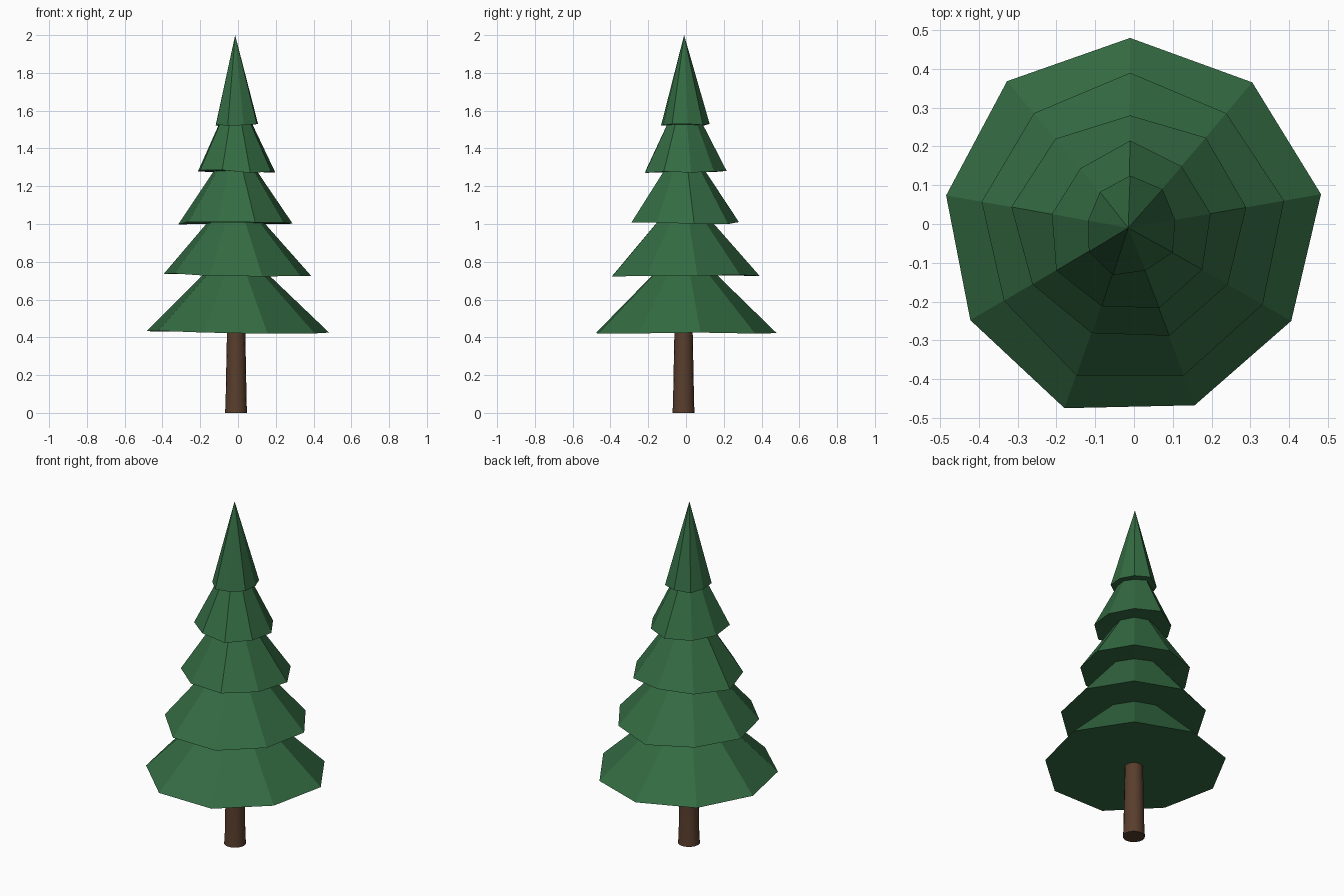
import bpy, bmesh, math, random

if "Cube" in bpy.data.objects:
    bpy.data.objects.remove(bpy.data.objects["Cube"])

random.seed(4)
CX, CY = -0.01, -0.01  # trunk axis


def material(name, rgb):
    m = bpy.data.materials.new(name)
    m.diffuse_color = (*rgb, 1)
    m.use_nodes = True
    m.node_tree.nodes["Principled BSDF"].inputs["Base Color"].default_value = m.diffuse_color
    return m


needle_green = material("needle_green", (0.034, 0.147, 0.055))
bark_brown = material("bark_brown", (0.10, 0.048, 0.026))


def make_object(name, bm, mat):
    bmesh.ops.recalc_face_normals(bm, faces=bm.faces)
    mesh = bpy.data.meshes.new(name)
    bm.to_mesh(mesh)
    bm.free()
    mesh.materials.append(mat)
    obj = bpy.data.objects.new(name, mesh)
    bpy.context.collection.objects.link(obj)
    return obj


def branch_tier(name, base_z, tip_z, radii, wobble):
    """Nine-sided cone with a slightly uneven rim and a closed underside."""
    bm = bmesh.new()
    rim = []
    for i, r in enumerate(radii):
        a = math.radians(90 - 40 * i)
        z = base_z + random.uniform(-wobble, wobble)
        rim.append(bm.verts.new((CX + r * math.cos(a), CY + r * math.sin(a), z)))
    tip = bm.verts.new((CX - 0.005, CY, tip_z))
    hub = bm.verts.new((CX, CY, base_z))
    for a, b in zip(rim, rim[1:] + rim[:1]):
        bm.faces.new((a, b, tip))
        bm.faces.new((b, a, hub))
    make_object(name, bm, needle_green)


# Foliage, bottom to top: base height, tip height, rim radii clockwise from the back
tiers = [
    (0.427, 0.90, (.49, .49, .50, .48, .487, .495, .476, .482, .494)),
    (0.730, 1.18, (.40, .386, .403, .395, .405, .405, .376, .389, .386)),
    (1.005, 1.45, (.29, .304, .304, .291, .296, .289, .291, .311, .30)),
    (1.278, 1.72, (.225, .207, .211, .215, .22, .215, .22, .205, .20)),
    (1.523, 2.00, (.135, .13, .118, .127, .117, .13, .123, .11, .121)),
]
for n, (base, tip, radii) in enumerate(tiers, 1):
    branch_tier(f"branch_tier_{n}", base, tip, radii, 0.009)

# Trunk: tapered round post with a slightly flared foot
bm = bmesh.new()
SIDES = 16
rings = []
for z, r in ((0, 0.059), (0.04, 0.056), (0.25, 0.052), (0.5, 0.047)):
    rings.append([bm.verts.new((CX + r * math.cos(2 * math.pi * i / SIDES),
                                CY - 0.003 + r * math.sin(2 * math.pi * i / SIDES), z))
                  for i in range(SIDES)])
for lo, hi in zip(rings, rings[1:]):
    for i in range(SIDES):
        j = (i + 1) % SIDES
        bm.faces.new((lo[i], lo[j], hi[j], hi[i]))
bm.faces.new(rings[0])
bm.faces.new(rings[-1])
trunk = make_object("trunk", bm, bark_brown)
bpy.context.view_layer.objects.active = trunk
trunk.select_set(True)
bpy.ops.object.shade_smooth_by_angle(angle=math.radians(35))
